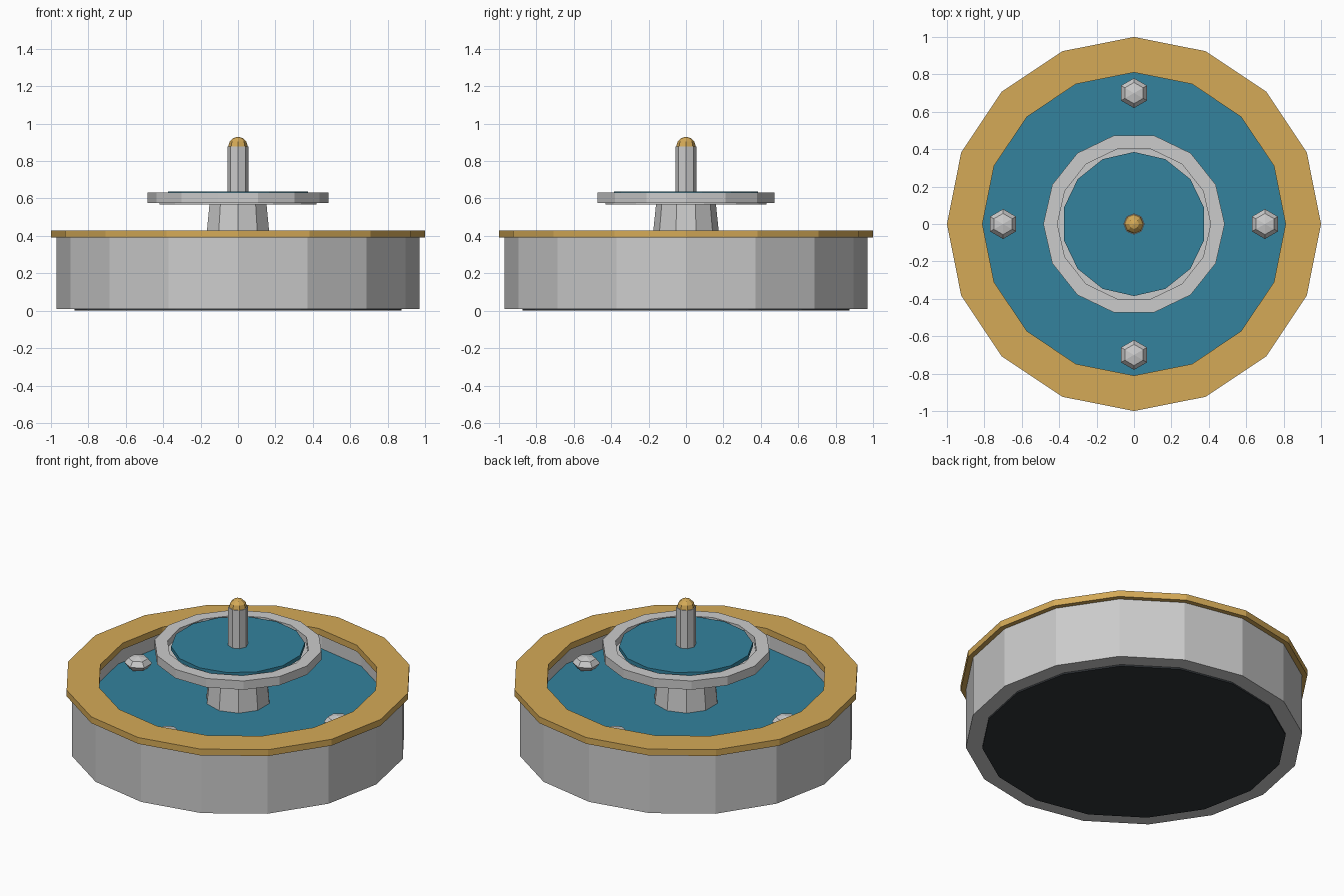
import bpy, bmesh, math

if "Cube" in bpy.data.objects:
    bpy.data.objects.remove(bpy.data.objects["Cube"])


def material(name, rgb):
    m = bpy.data.materials.new(name)
    m.diffuse_color = (*rgb, 1)
    m.use_nodes = True
    m.node_tree.nodes["Principled BSDF"].inputs["Base Color"].default_value = m.diffuse_color
    return m


BRASS = material("brass", (0.66, 0.40, 0.095))
WATER = material("water", (0.033, 0.225, 0.34))
DARK = material("dark_base", (0.03, 0.035, 0.04))


def lathe(name, profile, sides, mat=None, turn=math.pi / 2, loc=(0, 0, 0), closed=False):
    """Spin (radius, z) points into a faceted solid; radius 0 becomes a pole."""
    bm = bmesh.new()
    rings = []
    for r, z in profile:
        if r == 0:
            rings.append([bm.verts.new((0, 0, z))] * sides)
        else:
            rings.append([bm.verts.new((r * math.cos(turn + math.tau * i / sides),
                                        r * math.sin(turn + math.tau * i / sides), z))
                          for i in range(sides)])
    pairs = list(zip(rings, rings[1:]))
    if closed:
        pairs.append((rings[-1], rings[0]))
    for a, b in pairs:
        for i in range(sides):
            j = (i + 1) % sides
            bm.faces.new(list(dict.fromkeys((a[i], a[j], b[j], b[i]))))
    if not closed:
        for ring in (rings[0], rings[-1]):
            if ring[0] is not ring[1]:
                bm.faces.new(ring)
    bmesh.ops.recalc_face_normals(bm, faces=bm.faces)
    me = bpy.data.meshes.new(name)
    bm.to_mesh(me)
    bm.free()
    ob = bpy.data.objects.new(name, me)
    ob.location = loc
    bpy.context.collection.objects.link(ob)
    if mat:
        me.materials.append(mat)
    return ob


def tube(name, r_in, r_out, z0, z1, sides, mat=None, turn=math.pi / 2):
    return lathe(name, [(r_in, z0), (r_out, z0), (r_out, z1), (r_in, z1)],
                 sides, mat, turn, closed=True)


def disc(name, r, z0, z1, sides, mat=None):
    return lathe(name, [(r, z0), (r, z1)], sides, mat)


def ball(name, r, rz, sides, rows, mat=None, loc=(0, 0, 0)):
    pts = [(r * math.sin(math.pi * k / rows) if 0 < k < rows else 0,
            -rz * math.cos(math.pi * k / rows)) for k in range(rows + 1)]
    return lathe(name, pts, sides, mat, loc=loc)


# Large basin
disc("basin_floor", 0.875, 0.0, 0.04, 16, DARK)
tube("basin_wall", 0.84, 0.97, 0.01, 0.39, 16)
tube("basin_rim", 0.81, 1.0, 0.39, 0.43, 16, BRASS)
disc("basin_water", 0.845, 0.27, 0.29, 16, WATER)

# Pedestal
lathe("pedestal", [(0.215, 0.03), (0.16, 0.572)], 10)

# Upper bowl
disc("bowl_floor", 0.43, 0.568, 0.59, 14)
tube("bowl_wall", 0.41, 0.485, 0.576, 0.632, 14, turn=0)
disc("bowl_water", 0.385, 0.612, 0.637, 14, WATER)

# Spout and tip
disc("spout", 0.057, 0.58, 0.878, 8)
ball("spout_tip", 0.052, 0.052, 8, 6, BRASS, (0, 0, 0.878))

# Four small stones in the basin
for i in range(4):
    a = math.tau * i / 4
    ball(f"stone_{i + 1}", 0.08, 0.042, 6, 4,
         loc=(0.7 * math.cos(a), 0.7 * math.sin(a), 0.335))
